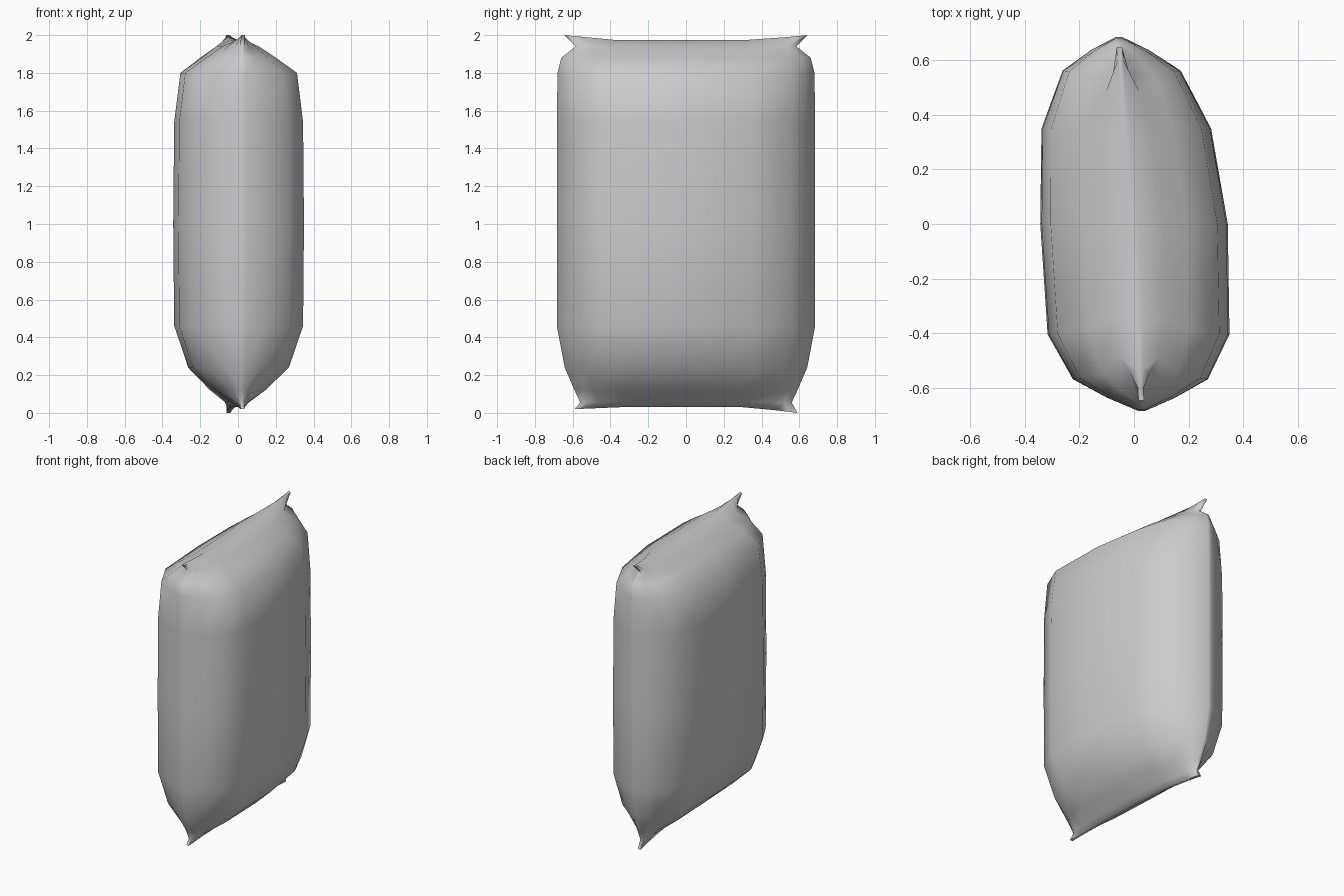
import bpy, bmesh, math

if "Cube" in bpy.data.objects:
    bpy.data.objects.remove(bpy.data.objects["Cube"])

# Rows: height, half width of the seam outline, half thickness
ROWS = [(0.03, 0.59, 0.012), (0.055, 0.56, 0.045), (0.12, 0.59, 0.135),
        (0.24, 0.642, 0.262), (0.46, 0.684, 0.338), (1.0, 0.684, 0.343),
        (1.54, 0.684, 0.338), (1.80, 0.68, 0.305), (1.88, 0.66, 0.19),
        (1.94, 0.585, 0.10), (1.975, 0.645, 0.016)]
# Columns: fraction of the half width, fraction of the thickness
FRONT = [(-1.0, 0.035), (-0.93, 0.36), (-0.83, 0.72), (-0.59, 0.97)]
BACK = [(0.51, 0.905), (0.82, 0.63), (0.93, 0.31), (1.0, 0.035)]
COLS = FRONT + [(0, 1)] + BACK

bm = bmesh.new()
nr, nc = len(ROWS), len(COLS)


def sheet(side):
    """One bulging panel of the cushion."""
    grid = []
    for i, (z, w, t) in enumerate(ROWS):
        line = []
        for a, f in COLS:
            y = a * w
            # pinched corner ears rise at the top and dip at the bottom
            lift = max(0, (abs(a) - 0.59) / 0.41)
            zz = z + (0.025 * lift if i == nr - 1 else 0)
            if i == 0:
                zz -= lift * (0.03 if a > 0 else 0.01)
            thick = max(t * f, 0.010)
            # slight twist of the whole cushion in plan
            x = side * thick - 0.05 * y - 0.006 * abs(a)
            if a > 0:
                x -= 0.015 * a
            line.append(bm.verts.new((x, y, zz)))
        grid.append(line)
    for i in range(nr - 1):
        for j in range(nc - 1):
            bm.faces.new((grid[i][j], grid[i][j + 1], grid[i + 1][j + 1], grid[i + 1][j]))
    return grid


def rim(g):
    return (g[0] + [r[-1] for r in g[1:]] + g[-1][-2::-1]
            + [r[0] for r in g[-2:0:-1]])


# Two panels joined by a narrow seam strip
ra, rb = rim(sheet(1)), rim(sheet(-1))
for k in range(len(ra)):
    n = (k + 1) % len(ra)
    bm.faces.new((ra[k], ra[n], rb[n], rb[k]))
bmesh.ops.recalc_face_normals(bm, faces=bm.faces)

mesh = bpy.data.meshes.new("cushion")
bm.to_mesh(mesh)
bm.free()
cushion = bpy.data.objects.new("cushion", mesh)
bpy.context.collection.objects.link(cushion)
bpy.context.view_layer.objects.active = cushion
cushion.select_set(True)
bpy.ops.object.shade_smooth_by_angle(angle=math.radians(80))
